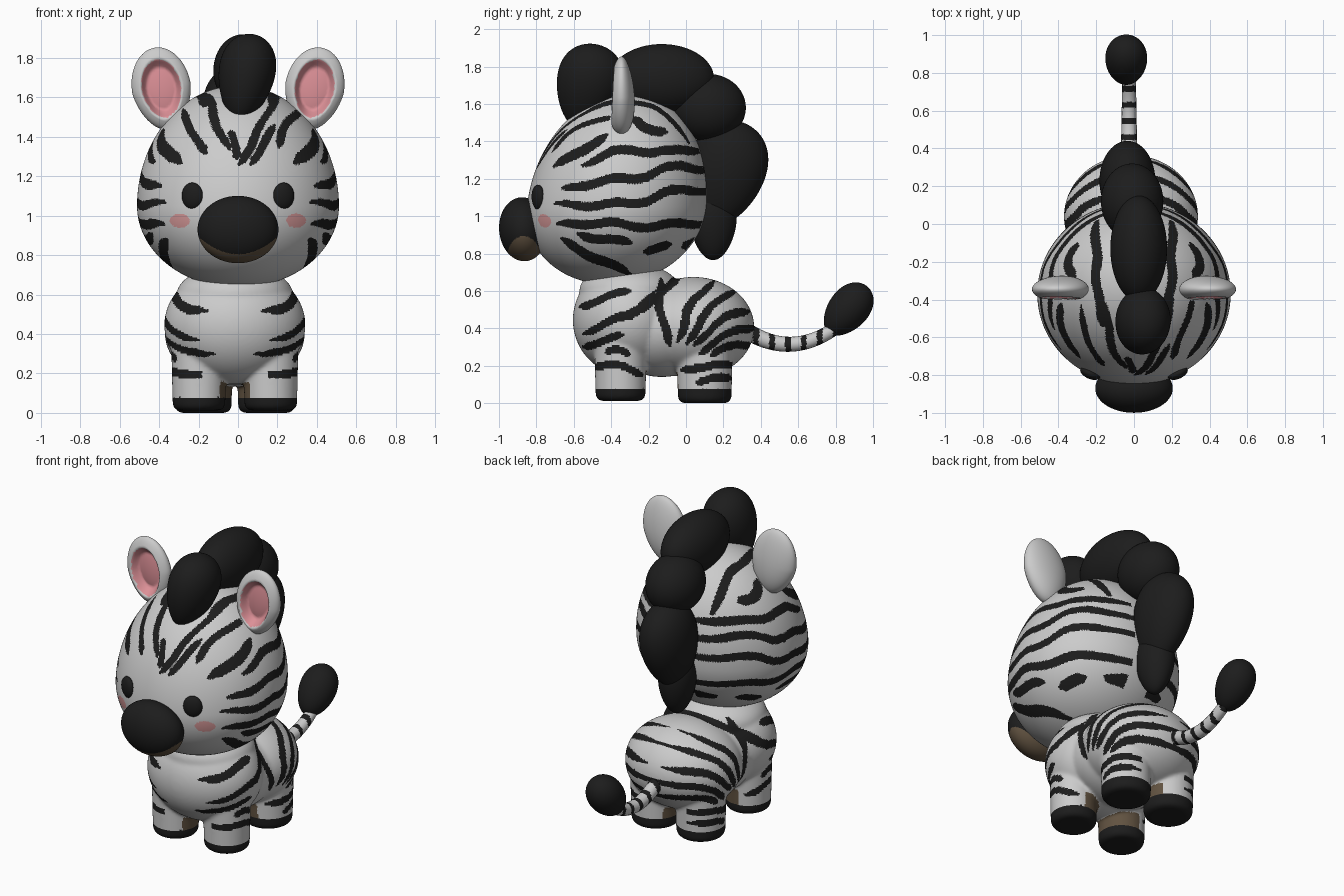
import bpy, bmesh, math
from mathutils import Matrix, Vector, Euler

if "Cube" in bpy.data.objects:
    bpy.data.objects.remove(bpy.data.objects["Cube"])

MID = -0.016  # centre line of the body, legs and tail


def material(name, r, g, b):
    m = bpy.data.materials.new(name)
    m.use_nodes = True
    m.diffuse_color = (r, g, b, 1)
    shader = next(n for n in m.node_tree.nodes if n.type == 'BSDF_PRINCIPLED')
    shader.inputs["Base Color"].default_value = (r, g, b, 1)
    shader.inputs["Roughness"].default_value = 0.8
    return m


WHITE = material("coat white", .6, .6, .6)
BLACK = material("stripe black", .012, .012, .012)
BROWN = material("muzzle brown", .12, .085, .052)
PINK = material("ear pink", .72, .28, .31)
BLUSH = material("cheek pink", .66, .31, .31)


def add_object(name, mesh, materials, rule=None):
    """Link a smooth mesh, colouring each face by rule(centre, normal)."""
    ob = bpy.data.objects.new(name, mesh)
    bpy.context.collection.objects.link(ob)
    for m in materials:
        mesh.materials.append(m)
    paint(mesh, rule)
    return ob


def paint(mesh, rule):
    for p in mesh.polygons:
        p.use_smooth = True
        if rule:
            p.material_index = rule(p.center, p.normal)


def to_mesh(bm, name):
    mesh = bpy.data.meshes.new(name)
    bm.to_mesh(mesh)
    bm.free()
    return mesh


def lump(bm, centre, radii, rot=(0, 0, 0), egg=0.0, detail=5):
    """Ellipsoid; egg narrows its lower end."""
    verts = bmesh.ops.create_icosphere(bm, subdivisions=detail, radius=1)["verts"]
    place = Matrix.LocRotScale(Vector(centre), Euler(rot), Vector(radii))
    for v in verts:
        k = 1 + egg * v.co.z
        v.co = place @ Vector((v.co.x * k, v.co.y * k, v.co.z))
    return verts


def rounded(strokes):
    """Cut the corners of each stroke; store it with its lowest and highest v."""
    result = []
    for s in strokes:
        pts = [Vector(s[0])]
        for a, b in zip(s, s[1:]):
            a, b = Vector(a), Vector(b)
            pts += [a.lerp(b, .25), a.lerp(b, .75)]
        pts = [tuple(p) for p in pts + [Vector(s[-1])]]
        heights = [p[1] for p in pts]
        result.append((min(heights) - .05, max(heights) + .05, pts))
    return result


def on_stroke(u, v, strokes, width):
    """True if (u, v) lies within a tapered, slightly wavy brush stroke."""
    u, v = u + .007 * math.sin(27 * v), v + .01 * math.sin(21 * u)
    for low, high, s in strokes:
        if not low < v < high:
            continue
        count = len(s) - 1
        for i in range(count):
            (ax, ay), (bx, by) = s[i], s[i + 1]
            dx, dy = bx - ax, by - ay
            t = ((u - ax) * dx + (v - ay) * dy) / (dx * dx + dy * dy)
            t = min(1, max(0, t))
            along = (i + t) / count
            w = width * min(1, .4 + 4 * along * (1 - along))
            if (u - ax - t * dx) ** 2 + (v - ay - t * dy) ** 2 < w * w:
                return True
    return False


# Head: two half ellipsoids meeting at the cheeks, leaning back slightly
HEAD_SIDE = rounded([  # (y, z)
    [(-.28, 1.53), (-.2, 1.47), (-.1, 1.44)],
    [(-.7, 1.26), (-.56, 1.36), (-.42, 1.43)],
    [(-.55, 1.28), (-.35, 1.36), (-.12, 1.34), (.08, 1.36)],
    [(-.66, 1.14), (-.46, 1.19), (-.25, 1.2), (-.08, 1.27), (.15, 1.25)],
    [(-.7, 1.06), (-.45, 1.06), (-.25, 1.07), (-.08, 1.14), (.15, 1.14)],
    [(-.68, .95), (-.46, .97), (-.25, .94), (.15, .97)],
    [(-.67, .87), (-.46, .77), (-.3, .69)],
    [(-.58, .91), (-.44, .87), (-.3, .86)],
    [(-.22, .82), (-.09, .84)],
    [(-.02, .83), (.06, .88)],
])
HEAD_FRONT = rounded([  # (x, z)
    [(-.15, 1.61), (-.12, 1.48), (-.05, 1.33)],
    [(-.28, 1.54), (-.22, 1.41), (-.17, 1.32)],
    [(-.03, 1.42), (-.02, 1.36), (-.01, 1.29)],
    [(.2, 1.6), (.09, 1.42), (.01, 1.26)],
    [(.19, 1.45), (.13, 1.38), (.07, 1.27)],
    [(.32, 1.54), (.24, 1.45), (.2, 1.34)],
])
HEAD_TOP = rounded([[(.16, -.54), (.2, -.35), (.2, .02)]])  # (x, y)


def head_rule(c, n):
    x = abs(c.x)
    if c.y < -.5 and ((x - .295) / .05) ** 2 + ((c.z - .975) / .036) ** 2 < 1:
        return 2
    if n.z > .4 and on_stroke(x, c.y, HEAD_TOP, .026):
        return 1
    if n.y < -.2 and c.z > 1.2 and on_stroke(c.x, c.z, HEAD_FRONT, .022):
        return 1
    if x > .08 and on_stroke(c.y, c.z, HEAD_SIDE, .025):
        return 1
    return 0


bm = bmesh.new()
for v in lump(bm, (0, 0, 0), (1, 1, 1), detail=7):
    x, y, z = v.co
    z *= .61 if z > 0 else .415
    v.co = (x * .512, y * .48 - .37 + .1 * z, 1.05 + z)
add_object("head", to_mesh(bm, "head"), [WHITE, BLACK, BLUSH], head_rule)

# Body and legs, blended into one skin
BODY_SIDE = rounded([  # (y, z)
    [(-.3, .6), (-.44, .56), (-.56, .52)],
    [(-.17, .6), (-.27, .48), (-.42, .43), (-.55, .38)],
    [(-.34, .36), (-.44, .33), (-.54, .31)],
    [(-.42, .27), (-.36, .28), (-.3, .26)],
    [(-.51, .2), (-.36, .2), (-.24, .16)],
    [(-.14, .66), (-.14, .47), (-.08, .3)],
    [(-.04, .67), (-.16, .56), (-.25, .5)],
    [(.14, .65), (.02, .54), (-.04, .32)],
    [(.26, .59), (.1, .5), (.01, .32)],
    [(.34, .5), (.17, .44), (.05, .32)],
    [(.37, .42), (.22, .37), (.08, .27)],
    [(.36, .32), (.24, .3), (.14, .26)],
    [(-.03, .17), (.1, .21), (.26, .19)],
    [(.06, .12), (.14, .14), (.24, .12)],
])


def body_rule(c, n):
    if c.z < .08:
        return 1
    side = 1 if c.x > MID else -1
    facing = n.y if c.y < -.12 else -n.y  # towards the belly
    if c.z < .18 and .6 * facing - side * n.x > .4:
        return 2
    flank = c.z > .28 or abs(c.x - MID) > .16
    if flank and side * n.x > -.1 and n.z > -.75 and on_stroke(c.y, c.z, BODY_SIDE, .022):
        return 1
    return 0


bm = bmesh.new()
lump(bm, (MID, -.3, .6), (.295, .27, .15))
lump(bm, (MID, -.31, .445), (.358, .295, .3))
lump(bm, (MID, .04, .405), (.355, .325, .27))
lump(bm, (MID, -.13, .4), (.325, .3, .26))
for side in (-1, 1):
    for y, base, radius, apart in ((-.35, .012, .133, .182), (.1, 0, .143, .16)):
        place = Matrix.Translation((MID + side * apart, y, base + .17))
        cone = bmesh.ops.create_cone(bm, cap_ends=True, segments=48, radius1=radius,
                                     radius2=radius + .008, depth=.34, matrix=place)
        sole = {v for v in cone["verts"] if v.co.z < .1}
        rim = {e for v in sole for e in v.link_edges if set(e.verts) <= sole}
        bmesh.ops.bevel(bm, geom=list(rim), offset=.035, segments=5,
                        profile=.5, affect='EDGES')
body = add_object("body_and_legs", to_mesh(bm, "body"), [WHITE, BLACK, BROWN])
remesh = body.modifiers.new("blend", 'REMESH')
remesh.mode = 'VOXEL'
remesh.voxel_size = .009
relax = body.modifiers.new("relax", 'SMOOTH')
relax.factor, relax.iterations = .5, 14
bpy.context.view_layer.objects.active = body
for mod in ("blend", "relax"):
    bpy.ops.object.modifier_apply(modifier=mod)
paint(body.data, body_rule)

# Muzzle with a brown chin that rises towards the corners
bm = bmesh.new()
lump(bm, (0, -.87, .93), (.205, .129, .171), (.08, 0, 0), detail=6)
add_object("muzzle", to_mesh(bm, "muzzle"), [BLACK, BROWN],
           lambda c, n: int(c.z < .805 + 2.2 * c.x ** 2))

# Eyes and cupped ears
for side, label in ((-1, "right"), (1, "left")):
    bm = bmesh.new()
    lump(bm, (side * .231, -.79, 1.1), (.057, .03, .068), (.05, 0, side * .4), detail=4)
    add_object(label + "_eye", to_mesh(bm, "eye"), [BLACK])

    bm = bmesh.new()
    cup = set()
    place = Matrix.LocRotScale(Vector((side * .388, -.345, 1.645)),
                               Euler((0, side * .17, 0)), Vector((.15, .07, .21)))
    for v in lump(bm, (0, 0, 0), (1, 1, 1)):
        x, y, z = v.co
        depth = 1 - (x / .69) ** 2 - (z / .73) ** 2
        if y < 0 and depth > 0:
            cup.add(v)
            y += .9 * min(1, 2 * depth)
        v.co = place @ Vector((x * (1 + .15 * min(z, 0)), y * (1 - .2 * z), z))
    for f in bm.faces:
        f.material_index = int(all(v in cup for v in f.verts))
    add_object(label + "_ear", to_mesh(bm, "ear"), [WHITE, PINK])

# Mane: a row of soft tufts from forelock to nape
bm = bmesh.new()
lump(bm, (.04, -.525, 1.695), (.14, .17, .23), (-.27, .17, 0), .24)
lump(bm, (.025, -.13, 1.735), (.15, .28, .185))
lump(bm, (-.01, .12, 1.58), (.165, .2, .18))
lump(bm, (-.035, .215, 1.23), (.145, .205, .285), (-.25, 0, 0), .2)
lump(bm, (-.04, .145, .97), (.105, .125, .205), (0, 0, 0), .15)
add_object("mane", to_mesh(bm, "mane"), [BLACK])

# Tail: a banded tube with a tuft at its tip
curve = bpy.data.curves.new("tail_path", 'CURVE')
curve.dimensions = '3D'
curve.bevel_depth, curve.bevel_resolution = 1, 6
steps = 80
spline = curve.splines.new('POLY')
spline.points.add(steps)
for i, point in enumerate(spline.points):
    y = .28 + .55 * i / steps
    point.co = (MID - .01, y, .315 + 1.4 * (y - .55) ** 2, 1)
    point.radius = .045 - .01 * i / steps
helper = bpy.data.objects.new("tail_path", curve)
tail = bpy.data.meshes.new_from_object(helper)
bpy.data.objects.remove(helper)
tail.materials.clear()
add_object("tail", tail, [WHITE, BLACK],
           lambda c, n: int((c.y - .36) % .085 < .03))
bm = bmesh.new()
lump(bm, (MID - .025, .865, .5), (.11, .108, .162), (-.7, 0, 0), .12)
add_object("tail_tuft", to_mesh(bm, "tuft"), [BLACK])
